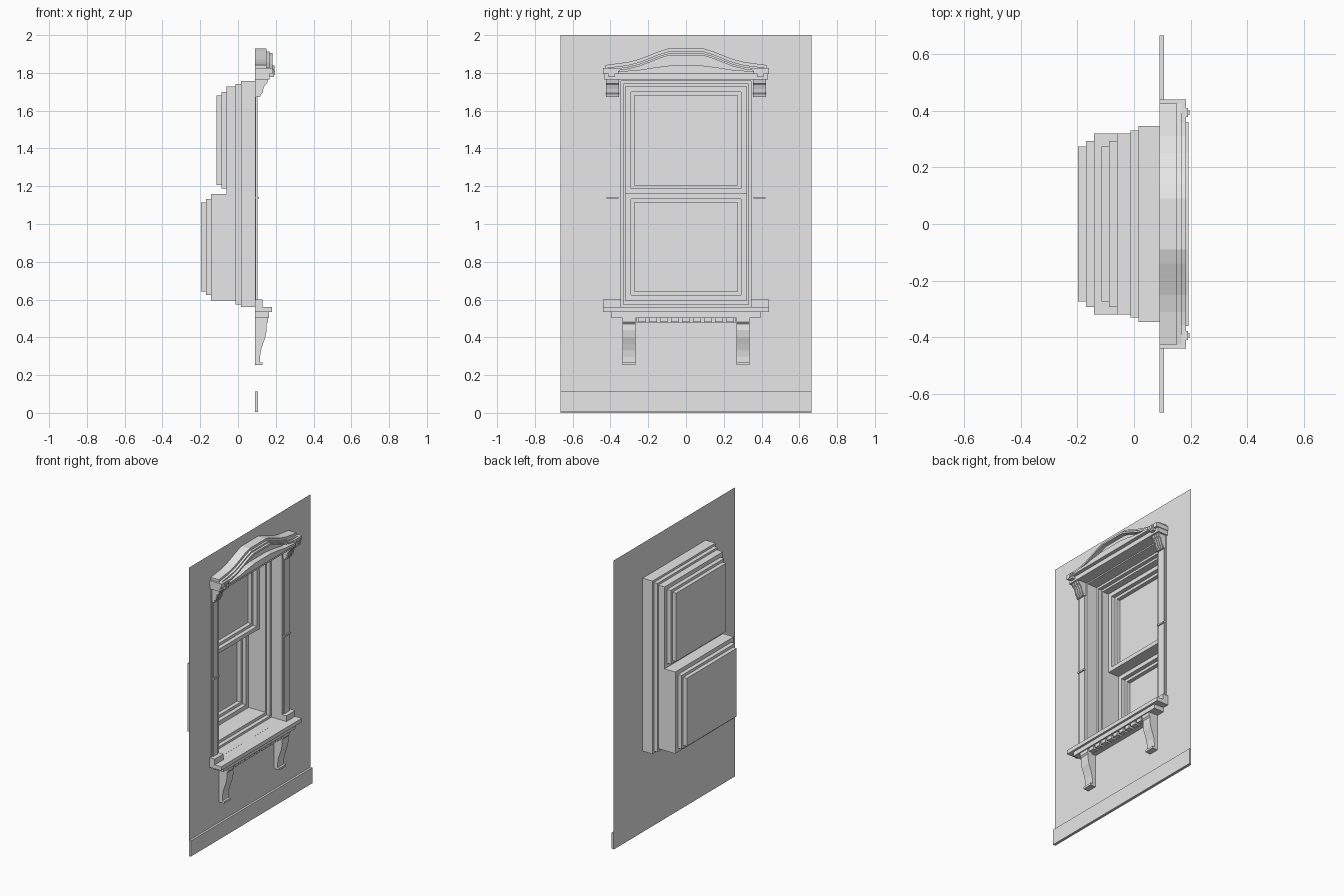
import bpy, bmesh

cube = bpy.data.objects.get("Cube")
if cube:
    bpy.data.objects.remove(cube)

grey = bpy.data.materials.new("plain grey")
grey.use_nodes = True
grey.diffuse_color = (0.8, 0.8, 0.8, 1)
grey.node_tree.nodes["Principled BSDF"].inputs["Base Color"].default_value = (0.8, 0.8, 0.8, 1)

WALL = 0.09            # wall plane, the window faces +x
BACK = WALL + 0.0005   # back of the applied trim


def finish(name, bm, recalc=True):
    if recalc:
        bmesh.ops.recalc_face_normals(bm, faces=bm.faces)
    mesh = bpy.data.meshes.new(name)
    bm.to_mesh(mesh)
    bm.free()
    mesh.materials.append(grey)
    ob = bpy.data.objects.new(name, mesh)
    bpy.context.collection.objects.link(ob)
    return ob


def prism(name, outline, place, a, b):
    """Extrude a 2D outline between depths a and b."""
    bm = bmesh.new()
    lo = [bm.verts.new(place(p, a)) for p in outline]
    hi = [bm.verts.new(place(p, b)) for p in outline]
    bm.faces.new(lo)
    bm.faces.new(hi)
    n = len(lo)
    for i in range(n):
        j = (i + 1) % n
        bm.faces.new((lo[i], lo[j], hi[j], hi[i]))
    return finish(name, bm)


def slab(name, outline, x, back=BACK):
    """Outline in y, z pushed forward to x."""
    return prism(name, outline, lambda p, d: (d, p[0], p[1]), back, x)


def side(name, outline, y0, y1):
    """Outline in x, z run along y."""
    return prism(name, outline, lambda p, d: (p[0], d, p[1]), y0, y1)


def box(name, x, y0, y1, z0, z1, back=BACK):
    return slab(name, [(y0, z0), (y1, z0), (y1, z1), (y0, z1)], x, back)


def rect(bm, x, y, z0, z1):
    return [bm.verts.new((x, *p)) for p in ((-y, z0), (y, z0), (y, z1), (-y, z1))]


def stepped_shell(name, loops, cap):
    """Open shell through successive rectangles (x, half width, z0, z1)."""
    bm = bmesh.new()
    rings = [rect(bm, *l) for l in loops]
    for a, b in zip(rings, rings[1:]):
        for i in range(4):
            j = (i + 1) % 4
            bm.faces.new((a[i], a[j], b[j], b[i]))
    if cap:
        bm.faces.new(rings[-1])
    return finish(name, bm)


# Wall with its window opening
stepped_shell("wall", [(WALL, 0.665, 0, 2), (WALL, 0.345, 0.56, 1.757)], False)
box("baseboard", 0.105, -0.665, 0.665, 0.005, 0.113)

# Recess and the two sashes
stepped_shell("window_reveal", [
    (WALL, 0.345, 0.56, 1.757), (0.015, 0.345, 0.56, 1.757),
    (0.015, 0.33, 0.575, 1.742), (-0.012, 0.33, 0.575, 1.742),
    (-0.012, 0.32, 0.595, 1.727)], False)


def sash(name, x, z0, z1):
    loops = [(-0.012, 0.32, z0, z1), (x, 0.32, z0, z1)]
    for inset, depth in ((0.028, 0.028), (0.047, 0.055)):
        r = (0.32 - inset, z0 + inset, z1 - inset)
        loops += [(loops[-1][0], *r), (x - depth, *r)]
    bm_ob = stepped_shell(name, loops, True)
    return bm_ob


upper = sash("upper_sash", -0.06, 1.16, 1.727)
lower = sash("lower_sash", -0.142, 0.595, 1.16)

# The sashes meet without a divider in front of the upper one
for ob in (upper, lower):
    bm = bmesh.new()
    bm.from_mesh(ob.data)
    rail = [f for f in bm.faces if abs(f.calc_center_median().z - 1.16) < 0.001]
    bmesh.ops.delete(bm, geom=rail, context="FACES")
    bm.to_mesh(ob.data)
    bm.free()
bm = bmesh.new()
bm.faces.new([bm.verts.new((x, y, 1.16)) for x, y in
              ((-0.06, -0.32), (-0.06, 0.32), (-0.142, 0.32), (-0.142, -0.32))])
finish("sash_ledge", bm, False)

# Sill, apron and dentils
box("sill", 0.18, -0.44, 0.44, 0.533, 0.56)
box("sill_moulding", 0.165, -0.395, 0.395, 0.503, 0.533)
box("apron", 0.125, -0.265, 0.265, 0.478, 0.503)
for i in range(9):
    y = -0.232 + i * 0.058
    box("dentil", 0.155, y - 0.021, y + 0.021, 0.48, 0.503)

bracket = [(BACK, 0.503), (0.158, 0.503), (0.158, 0.48), (0.15, 0.47), (0.152, 0.44),
           (0.145, 0.4), (0.132, 0.365), (0.121, 0.33), (0.116, 0.295), (0.116, 0.268),
           (0.131, 0.268), (0.131, 0.253), (BACK, 0.253)]
capital = [(BACK, 1.765), (0.155, 1.765), (0.15, 1.745), (0.137, 1.735), (0.13, 1.715),
           (0.126, 1.695), (0.116, 1.685), (0.113, 1.672), (BACK, 1.672)]

# Side trim, repeated on both sides
for s in (-1, 1):
    def both(name, x, y0, y1, z0, z1, back=BACK):
        box(name, x, s * y0, s * y1, z0, z1, back)
    side("bracket", bracket, s * 0.267, s * 0.337)
    both("pilaster_base", 0.13, 0.345, 0.44, 0.56, 0.6)
    both("pilaster", 0.096, 0.345, 0.425, 0.6, 1.765)
    both("pilaster_strip", 0.102, 0.362, 0.415, 0.6, 1.7)
    both("pilaster_collar", 0.11, 0.357, 0.42, 1.134, 1.144)
    side("capital", capital, s * 0.355, s * 0.423)
    for k in range(4):
        y = 0.363 + 0.0175 * k
        rib = [(x + 0.004 if x > BACK else x, z) for x, z in capital]
        side("capital_rib", rib, s * (y - 0.004), s * (y + 0.004))
    both("cornice_end", 0.183, 0.355, 0.44, 1.795, 1.825)
    both("rosette", 0.19, 0.377, 0.41, 1.778, 1.82)
    both("rosette_centre", 0.195, 0.385, 0.402, 1.79, 1.81)

# Cornice and arched pediment
box("cornice", 0.167, -0.435, 0.435, 1.765, 1.8)
half = [(0.425, 1.842), (0.31, 1.857), (0.25, 1.872), (0.19, 1.895), (0.14, 1.915), (0.09, 1.93)]


def arch(drop, trim=0.0):
    right = [(y - trim * (y > 0.4), z - drop) for y, z in half]
    return right + [(-y, z) for y, z in reversed(right)]


def arch_layer(name, x, drop, trim=0.0):
    top = arch(drop, trim)
    slab(name, [(top[-1][0], 1.8), (top[0][0], 1.8)] + top, x)


arch_layer("pediment", 0.152, 0)
for name, x, a, b in (("pediment_moulding", 0.167, 0.016, 0.03),
                      ("pediment_inner_moulding", 0.183, 0.026, 0.038)):
    slab(name, arch(a) + arch(b)[::-1], x)
panel = [(0.36, 1.795), (0.36, 1.808), (0.25, 1.815), (0.17, 1.828), (0.09, 1.838)]
slab("pediment_panel", panel + [(-y, z) for y, z in reversed(panel)], 0.192)
